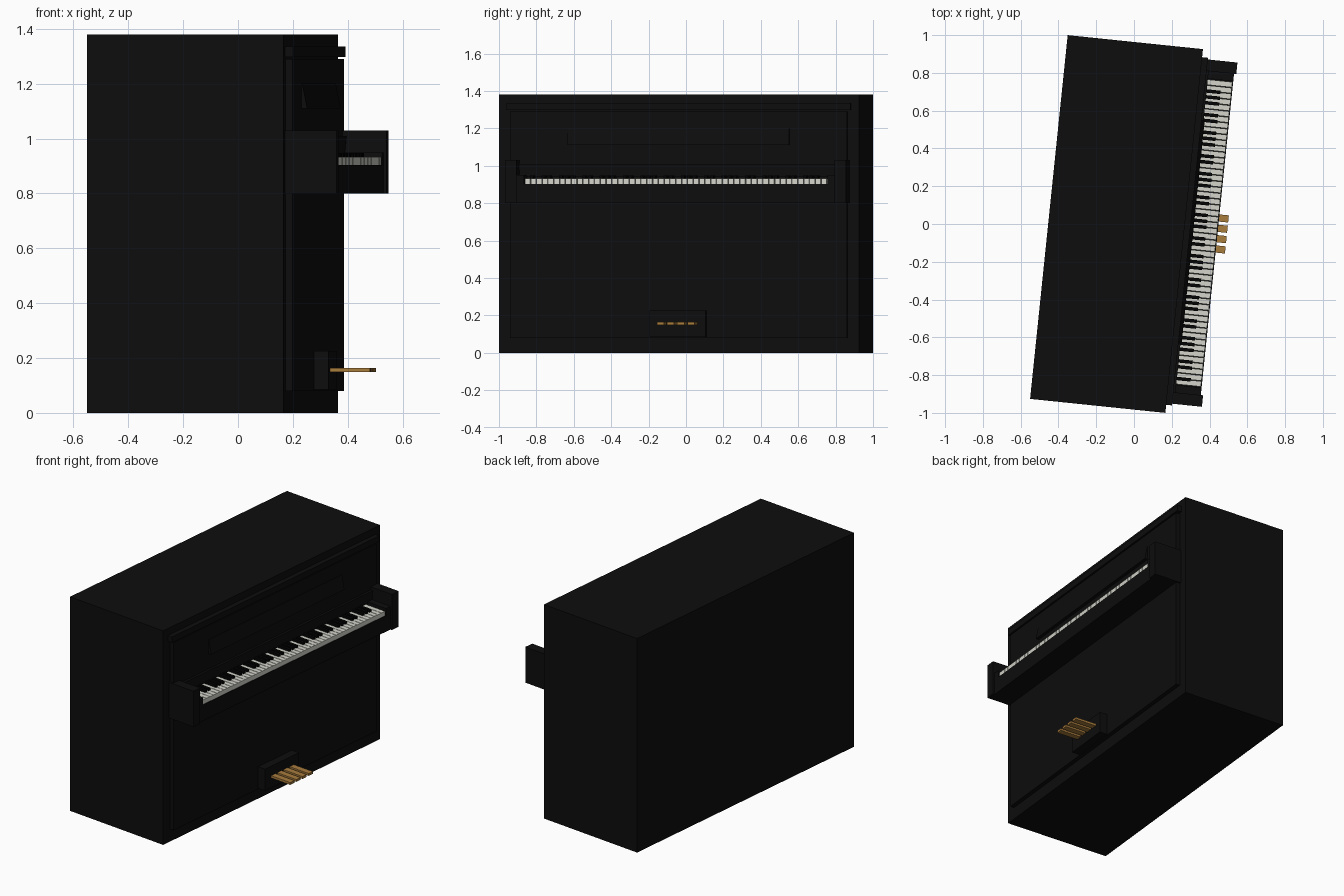
import bpy, bmesh, math
from mathutils import Matrix

if "Cube" in bpy.data.objects:
    bpy.data.objects.remove(bpy.data.objects["Cube"])

# Local frame: x points out of the keyboard side, y runs along the keyboard
PLACE = Matrix.Translation((-0.0925, 0, 0)) @ Matrix.Rotation(math.radians(-5.9), 4, 'Z')


def material(name, rgb):
    m = bpy.data.materials.new(name)
    m.diffuse_color = (*rgb, 1)
    m.use_nodes = True
    m.node_tree.nodes["Principled BSDF"].inputs["Base Color"].default_value = m.diffuse_color
    return m


CASE = material("case black", (0.004, 0.004, 0.004))
EBONY = material("key black", (0.001, 0.001, 0.001))
IVORY = material("key white", (0.66, 0.66, 0.60))
BRASS = material("pedal brass", (0.39, 0.20, 0.045))


def finish(name, bm, mat):
    bmesh.ops.recalc_face_normals(bm, faces=bm.faces)
    mesh = bpy.data.meshes.new(name)
    bm.to_mesh(mesh)
    bm.free()
    mesh.materials.append(mat)
    ob = bpy.data.objects.new(name, mesh)
    ob.matrix_world = PLACE
    bpy.context.collection.objects.link(ob)
    return ob


def boxes(name, mat, *specs):
    """Each spec is (x0, x1, y0, y1, z0, z1)."""
    bm = bmesh.new()
    for x0, x1, y0, y1, z0, z1 in specs:
        m = Matrix.Translation(((x0 + x1) / 2, (y0 + y1) / 2, (z0 + z1) / 2))
        m = m @ Matrix.Diagonal((x1 - x0, y1 - y0, z1 - z0, 1))
        bmesh.ops.create_cube(bm, size=1, matrix=m)
    return finish(name, bm, mat)


def prism(name, mat, profile, half):
    """Extrude an (x, z) profile along y, from -half to half."""
    bm = bmesh.new()
    face = bm.faces.new([bm.verts.new((x, -half, z)) for x, z in profile])
    ext = bmesh.ops.extrude_face_region(bm, geom=[face])
    verts = [g for g in ext["geom"] if isinstance(g, bmesh.types.BMVert)]
    bmesh.ops.translate(bm, verts=verts, vec=(0, 2 * half, 0))
    return finish(name, bm, mat)


# Case, front panel and the moulding under the lid
boxes("case", CASE, (-0.36, 0.36, -0.968, 0.968, 0, 1.38))
boxes("front_panel", CASE, (0.35, 0.387, -0.905, 0.905, 0.08, 1.29))
boxes("lid_moulding", CASE, (0.35, 0.391, -0.925, 0.925, 1.297, 1.335))

# Sloping music desk and fallboard
prism("music_desk", CASE, [(0.38, 1.11), (0.408, 1.11), (0.39, 1.20), (0.38, 1.20)], 0.595)
prism("fallboard", CASE, [(0.38, 0.94), (0.396, 0.94), (0.402, 1.01), (0.38, 1.01)], 0.855)

# Keybed, cheeks and key blocks
boxes("keybed", CASE, (0.35, 0.537, -0.856, 0.856, 0.80, 0.903))
boxes("cheeks", CASE, *[(0.35, 0.549, min(s * 0.855, s * 0.916), max(s * 0.855, s * 0.916), 0.80, 1.03)
                        for s in (-1, 1)])
boxes("key_blocks", CASE, *[(0.38, 0.537, min(s * 0.815, s * 0.857), max(s * 0.815, s * 0.857), 0.89, 0.95)
                            for s in (-1, 1)])

# 52 white keys, starting on A, with black keys after A, C, D, F and G
half, count, gap = 0.812, 52, 0.0015
step = 2 * half / count
boxes("white_keys", IVORY, *[(0.385, 0.533, -half + i * step + gap, -half + (i + 1) * step - gap, 0.90, 0.932)
                             for i in range(count)])
sharps = [-half + (i + 1) * step for i in range(count - 1) if i % 7 in (0, 2, 3, 5, 6)]
boxes("black_keys", EBONY, *[(0.385, 0.476, y - 0.009, y + 0.009, 0.925, 0.947) for y in sharps])

# Pedal block and four pedals
boxes("pedal_block", CASE, (0.38, 0.44, -0.151, 0.151, 0.085, 0.225))
boxes("pedals", BRASS, *[(0.435, 0.587, 0.005 + k * 0.055 - 0.019, 0.005 + k * 0.055 + 0.019, 0.149, 0.164)
                         for k in (-1.5, -0.5, 0.5, 1.5)])
